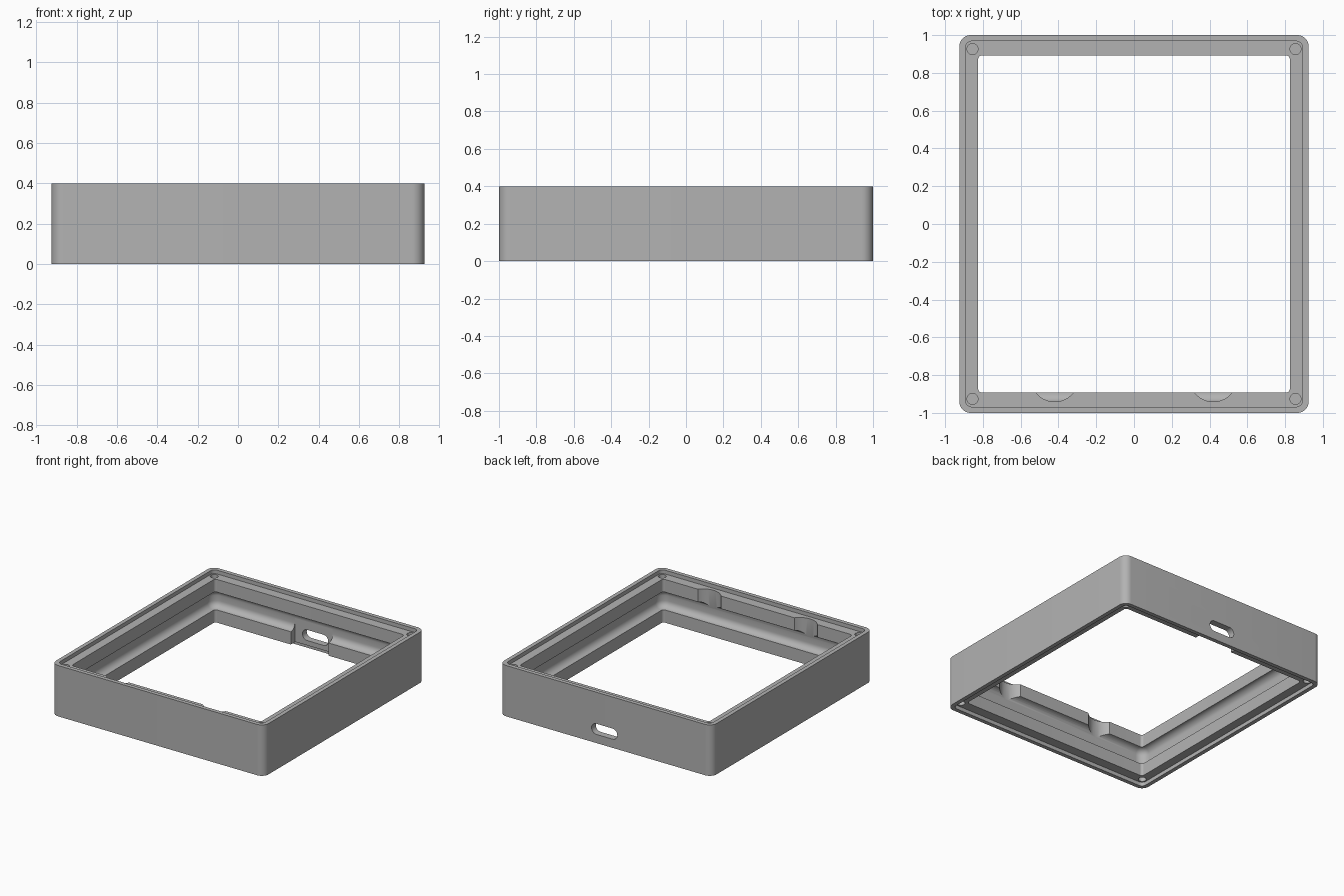
import bpy, bmesh, math
from mathutils import Matrix, Vector

default = bpy.data.objects.get("Cube")
if default:
    bpy.data.objects.remove(default, do_unlink=True)

grey = bpy.data.materials.new("plain_grey")
grey.use_nodes = True
COLOUR = (0.45, 0.45, 0.45, 1)
grey.diffuse_color = COLOUR
grey.node_tree.nodes["Principled BSDF"].inputs["Base Color"].default_value = COLOUR

HEIGHT = 0.4
STEPS = 10


def rounded_loop(hx, hy, r, z):
    """Points of a rounded rectangle, counter-clockwise."""
    pts = []
    for corner, (sx, sy) in enumerate([(1, 1), (-1, 1), (-1, -1), (1, -1)]):
        for i in range(STEPS + 1):
            a = (corner + i / STEPS) * math.pi / 2
            pts.append(Vector((sx * (hx - r) + r * math.cos(a),
                               sy * (hy - r) + r * math.sin(a), z)))
    return pts


def loft(name, rings, closed=False, matrix=Matrix()):
    """Skin rounded rectangles; closed joins last to first, else caps both ends."""
    bm = bmesh.new()
    loops = [[bm.verts.new(p) for p in rounded_loop(*ring)] for ring in rings]
    pairs = list(zip(loops, loops[1:]))
    if closed:
        pairs.append((loops[-1], loops[0]))
    else:
        bm.faces.new(loops[0][::-1])
        bm.faces.new(loops[-1])
    for a, b in pairs:
        for i in range(len(a)):
            j = (i + 1) % len(a)
            bm.faces.new((a[i], a[j], b[j], b[i]))
    bmesh.ops.remove_doubles(bm, verts=bm.verts, dist=1e-5)
    bmesh.ops.recalc_face_normals(bm, faces=bm.faces)
    bm.transform(matrix)
    mesh = bpy.data.meshes.new(name)
    bm.to_mesh(mesh)
    bm.free()
    mesh.materials.append(grey)
    obj = bpy.data.objects.new(name, mesh)
    bpy.context.collection.objects.link(obj)
    return obj


def cylinder(name, x, y, r, z0, z1):
    return loft(name, [(r, r, r, z0), (r, r, r, z1)],
                matrix=Matrix.Translation((x, y, 0)))


# Frame section: outer wall, recessed rim, lip, and a filleted inner channel
DEPTH = 0.05
LIP_X, LIP_Y, LIP_R, LIP_END = 0.825, 0.892, 0.02, 0.13
lower = [(0.925, 1.0, 0.06, 0), (0.893, 0.968, 0.035, 0),
         (0.893, 0.968, 0.035, 0.03), (LIP_X, LIP_Y, LIP_R, 0.03)]
for i in range(9):
    a = i / 8 * math.pi / 2
    d = DEPTH * math.sin(a)
    lower.append((LIP_X + d, LIP_Y + d, LIP_R + d,
                  LIP_END + DEPTH * (1 - math.cos(a))))
upper = [(x, y, r, HEIGHT - z) for x, y, r, z in reversed(lower)]
frame = loft("frame", lower + upper, closed=True)

# Cutters: corner screw holes, front finger notches, rear port
cutters = []
for sx in (-1, 1):
    for sy in (-1, 1):
        for z0, z1 in ((0.295, 0.5), (-0.1, 0.105)):
            cutters.append(cylinder("screw_hole", sx * 0.855, sy * 0.926, 0.029, z0, z1))
    cutters.append(cylinder("finger_notch", sx * 0.42, -0.815, 0.126, 0.2, 0.5))
cutters.append(loft("port_pocket", [(0.165, 0.1, 0, -0.1), (0.165, 0.1, 0, 0.22)],
                    matrix=Matrix.Translation((0, 0.847, 0))))
cutters.append(loft("port_slot", [(0.112, 0.042, 0.042, -0.15), (0.112, 0.042, 0.042, 0.15)],
                    matrix=Matrix.Translation((0.01, 1.0, 0.11)) @ Matrix.Rotation(math.pi / 2, 4, "X")))

bpy.ops.object.select_all(action="DESELECT")
bpy.context.view_layer.objects.active = frame
frame.select_set(True)
for cutter in cutters:
    cut = frame.modifiers.new(cutter.name, "BOOLEAN")
    cut.operation = "DIFFERENCE"
    cut.solver = "EXACT"
    cut.object = cutter
    bpy.ops.object.modifier_apply(modifier=cut.name)
    bpy.data.objects.remove(cutter, do_unlink=True)

bpy.ops.object.shade_smooth_by_angle(angle=math.radians(30))
